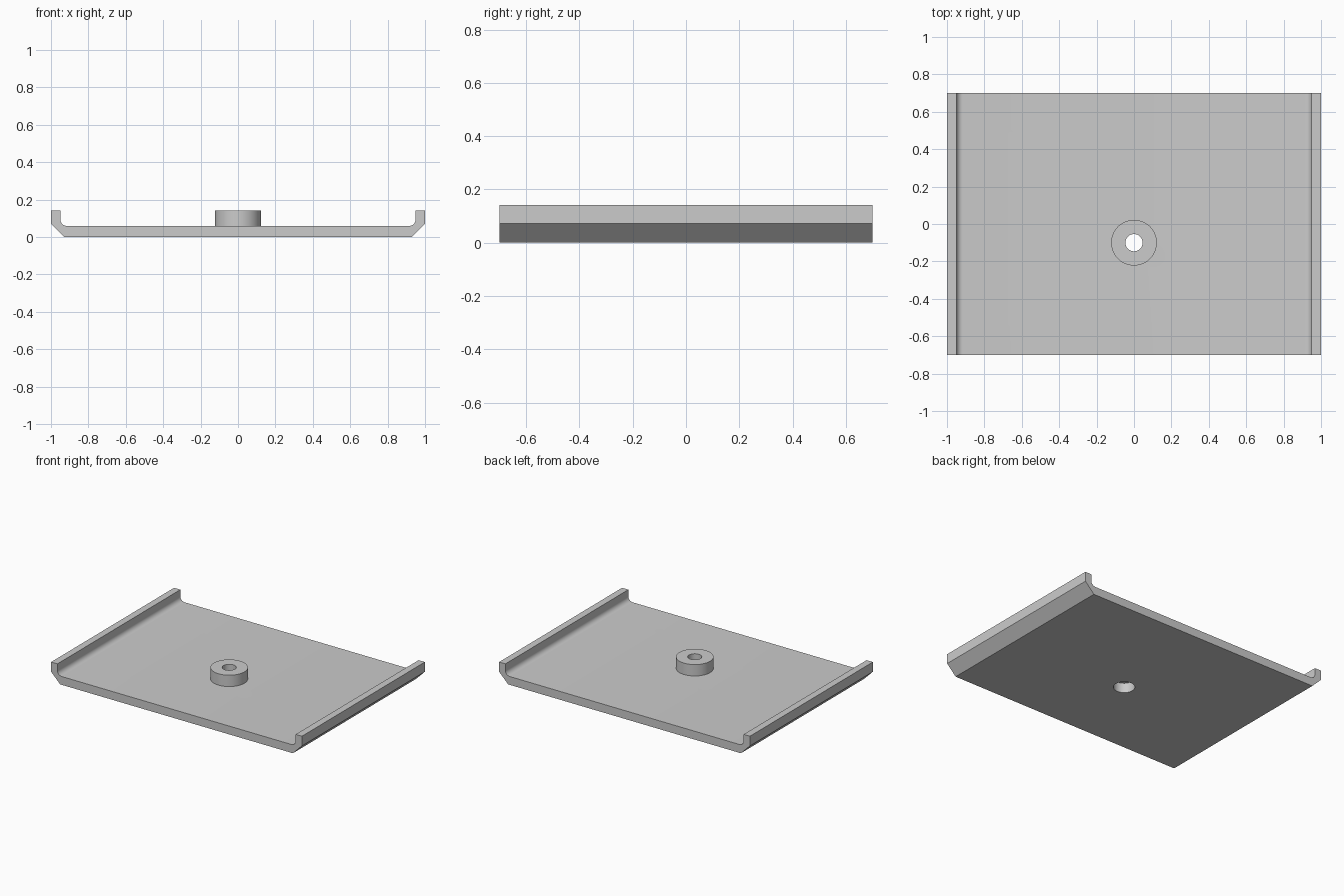
import bpy, bmesh, math
from mathutils import Matrix, Vector

cube = bpy.data.objects.get("Cube")
if cube:
    bpy.data.objects.remove(cube, do_unlink=True)

grey = bpy.data.materials.new("plain_grey")
grey.use_nodes = True
colour = (0.6, 0.6, 0.6, 1)
grey.diffuse_color = colour
grey.node_tree.nodes["Principled BSDF"].inputs["Base Color"].default_value = colour

HALF_DEPTH, FLOOR, TOP, CHAMFER, LIP, FILLET = 0.70, 0.06, 0.142, 0.072, 0.95, 0.035
BOSS_Y, BOSS_R, HOLE_R, POCKET_R, POCKET_TOP = -0.10, 0.122, 0.046, 0.07, 0.07
SEGMENTS = 96


def finish(name, bm):
    bmesh.ops.recalc_face_normals(bm, faces=bm.faces)
    mesh = bpy.data.meshes.new(name)
    bm.to_mesh(mesh)
    bm.free()
    mesh.materials.append(grey)
    obj = bpy.data.objects.new(name, mesh)
    bpy.context.collection.objects.link(obj)
    return obj


def smooth(obj):
    bpy.ops.object.select_all(action="DESELECT")
    obj.select_set(True)
    bpy.context.view_layer.objects.active = obj
    bpy.ops.object.shade_smooth_by_angle(angle=math.radians(30))


# Tray: mirrored half profile with chamfered corner, lip and inner fillet
half = [(1 - CHAMFER, 0), (1, CHAMFER), (1, TOP), (LIP, TOP)]
for i in range(9):
    a = i / 8 * math.pi / 2
    half.append((LIP - FILLET + FILLET * math.cos(a), FLOOR + FILLET - FILLET * math.sin(a)))
profile = half + [(-x, z) for x, z in reversed(half)]
bm = bmesh.new()
face = bm.faces.new([bm.verts.new((x, -HALF_DEPTH, z)) for x, z in profile])
extruded = bmesh.ops.extrude_face_region(bm, geom=[face])["geom"]
bmesh.ops.translate(bm, vec=(0, 2 * HALF_DEPTH, 0),
                    verts=[v for v in extruded if isinstance(v, bmesh.types.BMVert)])
if face.is_valid and len([f for f in bm.faces if len(f.verts) > 4]) < 2:
    bm.faces.new(list(face.verts))
tray = finish("tray", bm)

# Round opening through the tray floor
bm = bmesh.new()
bmesh.ops.create_cone(bm, cap_ends=True, segments=SEGMENTS, radius1=POCKET_R, radius2=POCKET_R,
                      depth=0.4, matrix=Matrix.Translation((0, BOSS_Y, 0)))
cutter = finish("hole_cutter", bm)
cutter.hide_render = True
cut = tray.modifiers.new("hole", "BOOLEAN")
cut.operation = "DIFFERENCE"
cut.solver = "EXACT"
cut.object = cutter
bpy.context.view_layer.objects.active = tray
bpy.ops.object.modifier_apply(modifier=cut.name)
bpy.data.objects.remove(cutter, do_unlink=True)
smooth(tray)

# Boss: turned ring with a narrow bore above a wider pocket
ring = [(POCKET_R, FLOOR), (BOSS_R, FLOOR), (BOSS_R, TOP), (HOLE_R, TOP),
        (HOLE_R, POCKET_TOP), (POCKET_R, POCKET_TOP)]
bm = bmesh.new()
loops = []
for i in range(SEGMENTS):
    a = 2 * math.pi * i / SEGMENTS
    loops.append([bm.verts.new((r * math.cos(a), BOSS_Y + r * math.sin(a), z)) for r, z in ring])
for i, loop in enumerate(loops):
    nxt = loops[(i + 1) % SEGMENTS]
    for j in range(len(ring)):
        k = (j + 1) % len(ring)
        bm.faces.new((loop[j], nxt[j], nxt[k], loop[k]))
smooth(finish("centre_boss", bm))
